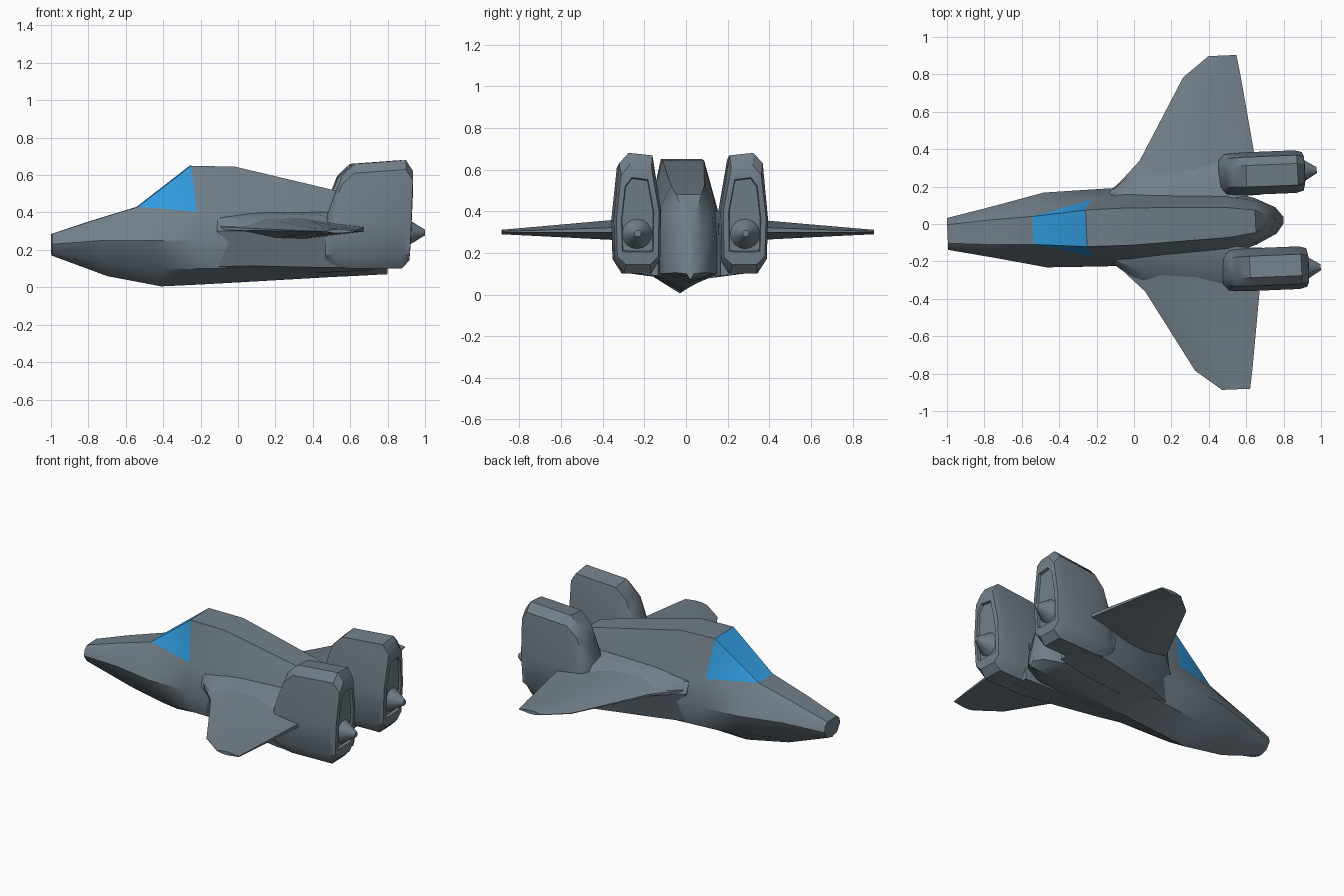
import bpy, bmesh, math
from mathutils import Vector

if "Cube" in bpy.data.objects:
    bpy.data.objects.remove(bpy.data.objects["Cube"])

YAW = math.radians(2.35)   # the whole craft sits slightly turned


def material(name, rgb):
    m = bpy.data.materials.new(name)
    m.diffuse_color = (*rgb, 1)
    m.use_nodes = True
    m.node_tree.nodes["Principled BSDF"].inputs["Base Color"].default_value = m.diffuse_color
    return m


GREY = material("slate grey", (0.165, 0.21, 0.245))
BLUE = material("window blue", (0.03, 0.32, 0.72))


def finish(bm, name, angle=38):
    bmesh.ops.remove_doubles(bm, verts=bm.verts, dist=1e-5)
    bmesh.ops.recalc_face_normals(bm, faces=bm.faces)
    me = bpy.data.meshes.new(name)
    bm.to_mesh(me)
    bm.free()
    ob = bpy.data.objects.new(name, me)
    bpy.context.collection.objects.link(ob)
    me.materials.append(GREY)
    me.materials.append(BLUE)
    ob.rotation_euler.z = YAW
    ob.location.y = -0.0125
    bpy.ops.object.select_all(action='DESELECT')
    ob.select_set(True)
    bpy.context.view_layer.objects.active = ob
    bpy.ops.object.shade_smooth_by_angle(angle=math.radians(angle))
    return ob


def loft(name, rings, angle=38, side=1, split=None):
    """Skin closed rings of (x, y, z) points; split = (ring, {column: which diagonal}) for the canopy."""
    bm = bmesh.new()
    vs = [[bm.verts.new((p[0], p[1] * side, p[2])) for p in r] for r in rings]
    n = len(rings[0])
    for i in range(len(vs) - 1):
        for j in range(n):
            k = (j + 1) % n
            a, b, c, d = vs[i][j], vs[i][k], vs[i + 1][k], vs[i + 1][j]
            diag = split[1].get(j) if split and split[0] == i else None
            if diag is None:
                bm.faces.new((a, b, c, d))
            elif diag == 'window':
                bm.faces.new((a, b, c, d)).material_index = 1
            elif diag == 'left':          # a is the roof corner
                bm.faces.new((a, c, d)).material_index = 1
                bm.faces.new((a, b, c))
            else:                         # b is the roof corner
                bm.faces.new((b, c, d)).material_index = 1
                bm.faces.new((a, b, d))
    bm.faces.new(vs[0])
    bm.faces.new(vs[-1])
    return finish(bm, name, angle)


# Fuselage: x top, x bottom, roof half/z, shoulder half/z, side half/z, chine half/z, keel z
stations = [
    (-.998, -.998, .050, .285, .075, .265, .085, .23, .055, .185, .170),
    (-.78, -.70, .065, .357, .100, .320, .140, .25, .090, .125, .060),
    (-.54, -.41, .075, .430, .130, .360, .200, .25, .140, .095, .005),
    (-.255, -.20, .098, .650, .152, .405, .206, .25, .160, .100, .015),
    (-.02, -.02, .100, .645, .165, .410, .210, .25, .170, .100, .025),
    (.50, .50, .080, .522, .140, .400, .170, .25, .165, .100, .055),
    (.65, .65, .060, .480, .110, .390, .125, .25, .120, .100, .062),
    (.72, .76, .030, .380, .065, .320, .080, .22, .070, .105, .068),
    (.76, .80, .008, .300, .015, .250, .020, .18, .018, .100, .070)]
rings = []
for xt, xb, a, za, b, zb, c, zc, d, zd, zk in stations:
    xm = (xt + xb) / 2
    bx = -.225 if xt == -.255 else xt
    half = [(xt, a, za), (bx, b, zb), (xm, c, zc), (xb, d, zd)]
    rings.append(half + [(xb, 0, zk)] + [(p[0], -p[1], p[2]) for p in reversed(half)])
# Canopy: windscreen quad plus one triangle on each side
loft("fuselage", rings, 35, 1, (2, {8: 'window', 0: 'left', 7: 'right'}))


def pod_ring(x, zt, zb, s=1.0, lean=0.04):
    """Tall engine pod cross-section scaled about its centre."""
    pts = [(.185, zt - .012), (.30, zt), (.345, zt - .05), (.371, min(.36, zt - .1)),
           (.365, .17), (.32, zb), (.19, zb), (.147, .17), (.143, min(.40, zt - .08))]
    cy, cz = .258, (zt + zb) / 2
    return [(x + lean * (z - .4), cy + (y - cy) * s, cz + (z - cz) * (1 - (1 - s) * .55))
            for y, z in pts]


def wing_ring(y, le, te, th, zc):
    ch = te - le
    prof = [(0, .12), (.25, .85), (.5, 1), (1, .25), (1, -.25), (.5, -1), (.25, -.85), (0, -.12)]
    return [(le + f * ch, y, zc + h * th) for f, h in prof]


def nacelle_ring(x, pts):
    return [(x, y, z) for y, z in pts]


for side, label in ((1, "right"), (-1, "left")):
    # Wing blended into the body with a short strake
    loft(label + "_wing", [
        wing_ring(.14, -.14, .68, .085, .315),
        wing_ring(.205, -.10, .68, .075, .315),
        wing_ring(.35, .045, .66, .048, .31),
        wing_ring(.785, .295, .602, .018, .302),
        wing_ring(.893, .435, .585, .011, .30)], 45, side)

    # Lower nacelle running from the body side to the engine pod
    loft(label + "_nacelle", [
        nacelle_ring(-.12, [(.10, .39), (.17, .37), (.195, .30), (.165, .11), (.10, .08)]),
        nacelle_ring(.04, [(.12, .405), (.25, .37), (.325, .30), (.22, .115), (.10, .075)]),
        nacelle_ring(.48, [(.12, .405), (.30, .38), (.365, .31), (.31, .105), (.12, .08)]),
        nacelle_ring(.70, [(.15, .40), (.30, .38), (.36, .31), (.31, .105), (.15, .09)])], 40, side)

    # Upright engine pod with a recessed rear panel
    loft(label + "_engine_pod", [
        pod_ring(.455, .37, .13, .85, 0),
        pod_ring(.50, .50, .115, .93, .02),
        pod_ring(.535, .60, .105, .97),
        pod_ring(.60, .66, .10),
        pod_ring(.875, .68, .10),
        pod_ring(.915, .635, .13, .90),
        pod_ring(.918, .60, .165, .68),
        pod_ring(.903, .598, .168, .65)], 35, side)

    # Exhaust cone
    bm = bmesh.new()
    bmesh.ops.create_cone(bm, cap_ends=True, segments=16, radius1=.074, radius2=.016, depth=.095)
    for v in bm.verts:
        v.co = Vector((v.co.z + .941, v.co.y + .26 * side, v.co.x + .293))
    finish(bm, label + "_exhaust_cone")
